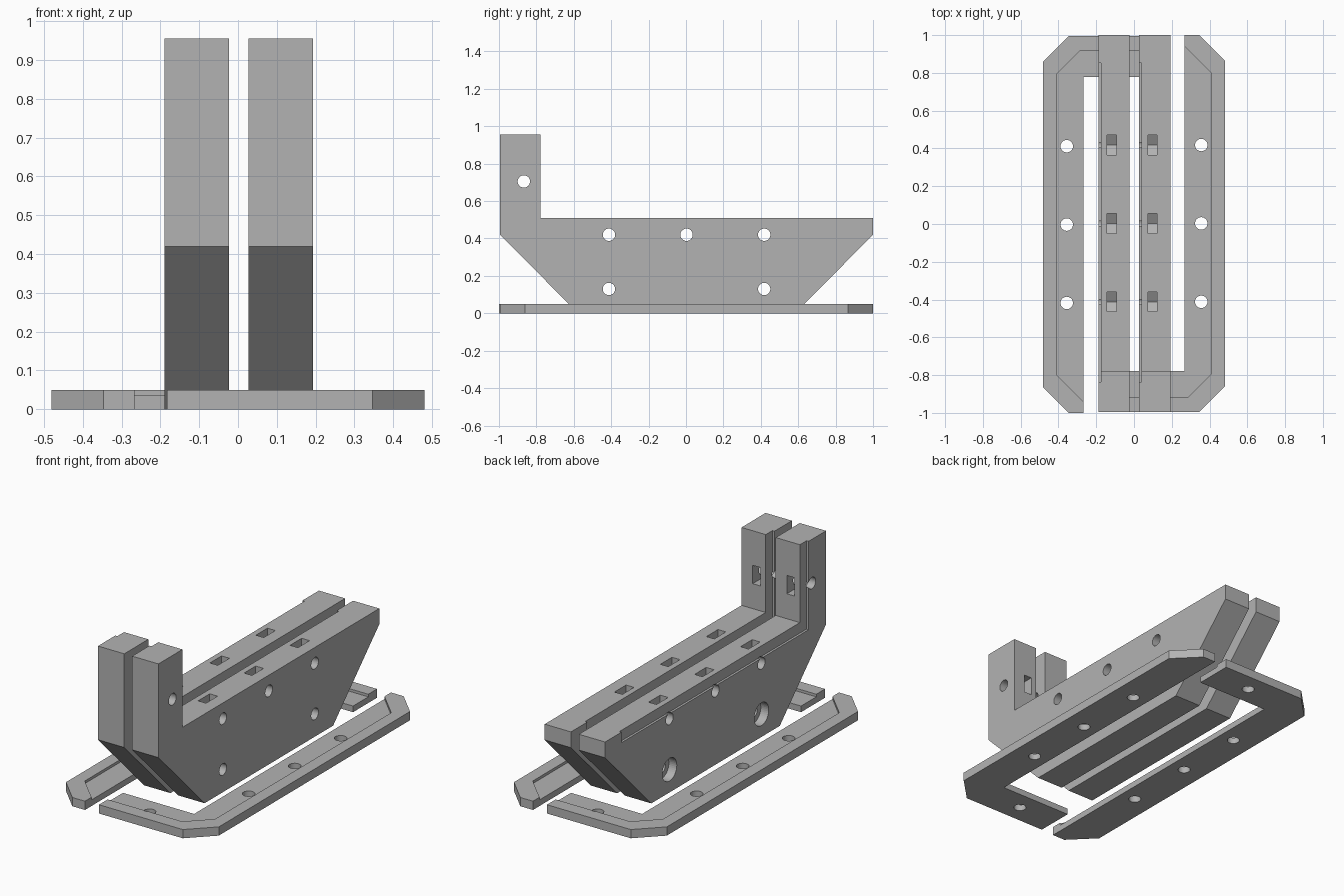
import bpy, bmesh, math
from mathutils import Matrix, Vector

cube = bpy.data.objects.get("Cube")
if cube:
    bpy.data.objects.remove(cube, do_unlink=True)

grey = bpy.data.materials.new("light_grey")
grey.use_nodes = True
colour = (0.45, 0.45, 0.45, 1)
grey.diffuse_color = colour
grey.node_tree.nodes["Principled BSDF"].inputs["Base Color"].default_value = colour


def prism(name, points, axis, low, high):
    """Extrude a flat outline along x (outline in y, z) or along z (outline in x, y)."""
    def place(p, h):
        return Vector((h, *p)) if axis == "x" else Vector((*p, h))
    bm = bmesh.new()
    rings = [[bm.verts.new(place(p, h)) for p in points] for h in (low, high)]
    for ring in rings:
        bm.faces.new(ring)
    n = len(points)
    for i in range(n):
        j = (i + 1) % n
        bm.faces.new((rings[0][i], rings[0][j], rings[1][j], rings[1][i]))
    bmesh.ops.recalc_face_normals(bm, faces=bm.faces[:])
    mesh = bpy.data.meshes.new(name)
    bm.to_mesh(mesh)
    bm.free()
    mesh.materials.append(grey)
    obj = bpy.data.objects.new(name, mesh)
    bpy.context.collection.objects.link(obj)
    return obj


def circle(u, v, r, n=40):
    return [(u + r * math.cos(math.tau * i / n), v + r * math.sin(math.tau * i / n))
            for i in range(n)]


def cut(obj, points, axis, low, high):
    """Subtract a prism from the object and bake the result."""
    cutter = prism("cutter", points, axis, low, high)
    cutter.hide_render = True
    mod = obj.modifiers.new("cut", "BOOLEAN")
    mod.operation = "DIFFERENCE"
    mod.solver = "EXACT"
    mod.object = cutter
    bpy.context.view_layer.update()
    graph = bpy.context.evaluated_depsgraph_get()
    result = bpy.data.meshes.new_from_object(obj.evaluated_get(graph))
    obj.modifiers.clear()
    obj.data = result
    bpy.data.objects.remove(cutter, do_unlink=True)


def copy(obj, name, matrix):
    twin = bpy.data.objects.new(name, obj.data.copy())
    twin.data.transform(matrix)
    bpy.context.collection.objects.link(twin)
    return twin


END = 0.997       # half length
SHIFT = 0.003     # small lengthwise offset between the two halves
SPAN = 0.415      # spacing of the bolt holes
HOLE = 0.033      # bolt hole radius
ROWS = (-SPAN, 0, SPAN)

# Upright L-shaped plate, its right-facing side on x = 0
WIDE = 0.166
plate = prism("right_plate", [
    (-END, 0.42), (-END, 0.955), (-0.78, 0.955), (-0.78, 0.51),
    (END, 0.51), (END, 0.42), (0.58, 0), (-0.58, 0)], "x", 0, WIDE)

# Shallow rebate along the inside of the L
cut(plate, [(-0.84, 0.45), (0.85, 0.45), (0.85, 1.2), (-0.84, 1.2)], "x", -0.1, 0.013)

# Nut slots: pointed bottom below each bolt hole, open to the top or to the back
slot = [(-0.0525, 0.25), (-0.0525, -0.03), (0, -0.06), (0.0525, -0.03), (0.0525, 0.25)]
for y in ROWS:
    cut(plate, [(y + a, 0.42 + b) for a, b in slot], "x", 0.046, 0.096)
cut(plate, [(-0.87 + b, 0.705 + a) for a, b in slot], "x", 0.046, 0.096)

# Bolt holes, with wide counterbores on the two lower ones
for y, z in [(y, 0.42) for y in ROWS] + [(-SPAN, 0.13), (SPAN, 0.13), (-0.87, 0.705)]:
    cut(plate, circle(y, z, HOLE), "x", -0.1, 0.3)
for y in (-SPAN, SPAN):
    cut(plate, circle(y, 0.13, 0.065), "x", -0.1, 0.05)

copy(plate, "left_plate", Matrix.Translation((0.027, SHIFT, 0)))
plate.data.transform(Matrix.Translation((-0.189, SHIFT, 0)))

# Flat L-shaped base rail with chamfered outer corners
rail = prism("left_base_rail", [
    (0.267, END), (0.347, END), (0.481, 0.863), (0.481, -0.863), (0.347, -END),
    (-0.183, -END), (-0.183, -0.78), (0.267, -0.78)], "z", 0, 0.05)

# Lowered inner ledge
cut(rail, [(0.41, 0.795), (0.1, 1.105), (-0.3, 1.105), (-0.3, -0.918),
           (0.287, -0.918), (0.41, -0.795)], "z", 0.035, 0.2)

# Screw holes through the rail and its arm
for x, y in [(0.356, y) for y in ROWS] + [(0.062, -0.89)]:
    cut(rail, circle(x, y, HOLE), "z", -0.1, 0.2)

rail.data.transform(Matrix.Translation((0, SHIFT, 0)))
copy(rail, "right_base_rail", Matrix.Rotation(math.pi, 4, "Z"))
